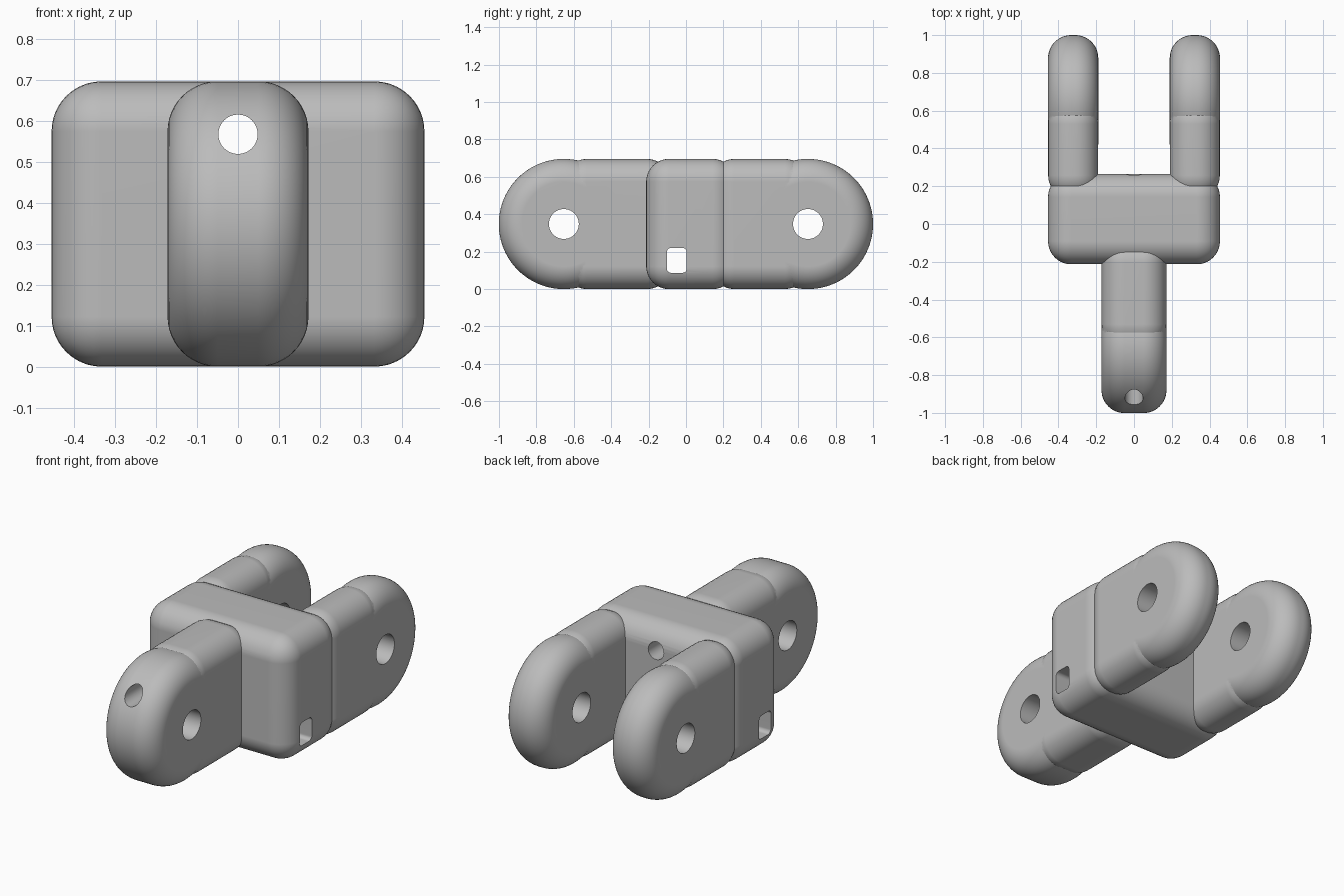
import bpy
import math

old = bpy.data.objects.get("Cube")
if old:
    bpy.data.objects.remove(old, do_unlink=True)

GREY = (0.5, 0.5, 0.5, 1)
metal = bpy.data.materials.new("mid grey")
metal.use_nodes = True
metal.diffuse_color = GREY
metal.node_tree.nodes["Principled BSDF"].inputs["Base Color"].default_value = GREY

MID_Z = 0.348
ROUND = 0.122


def activate(ob):
    bpy.ops.object.select_all(action='DESELECT')
    ob.select_set(True)
    bpy.context.view_layer.objects.active = ob


def bevel(ob, width, segments):
    mod = ob.modifiers.new("round", 'BEVEL')
    mod.width, mod.segments = width, segments
    mod.limit_method, mod.angle_limit = 'ANGLE', math.radians(40)
    activate(ob)
    bpy.ops.object.modifier_apply(modifier=mod.name)


def box(name, low, high, radius=ROUND, segments=10):
    centre = [(a + b) / 2 for a, b in zip(low, high)]
    bpy.ops.mesh.primitive_cube_add(size=1, location=centre)
    ob = bpy.context.object
    ob.name = name
    ob.scale = [b - a for a, b in zip(low, high)]
    bpy.ops.object.transform_apply(location=True, rotation=True, scale=True)
    bevel(ob, radius, segments)
    return ob


def cylinder(name, centre, radius, length, axis, sides=48):
    turn = (0, math.pi / 2, 0) if axis == 'X' else (math.pi / 2, 0, 0)
    bpy.ops.mesh.primitive_cylinder_add(vertices=sides, radius=radius, depth=length,
                                        location=centre, rotation=turn)
    ob = bpy.context.object
    ob.name = name
    bpy.ops.object.transform_apply(location=True, rotation=True, scale=True)
    return ob


def combine(ob, other, operation):
    mod = ob.modifiers.new("combine", 'BOOLEAN')
    mod.operation, mod.solver, mod.object = operation, 'EXACT', other
    activate(ob)
    bpy.ops.object.modifier_apply(modifier=mod.name)


def lug(name, x_mid, width, root_y, pin_y):
    """Straight rounded arm joined to a rounded disc at the pin."""
    half = width / 2
    eye = cylinder(name, (x_mid, pin_y, MID_Z), MID_Z, width, 'X', 96)
    bevel(eye, ROUND, 12)
    inset = 0.0005
    y_low, y_high = sorted((root_y, pin_y))
    arm = box("arm", (x_mid - half + inset, y_low, inset),
              (x_mid + half - inset, y_high, 2 * MID_Z - inset))
    combine(eye, arm, 'UNION')
    bpy.data.objects.remove(arm, do_unlink=True)
    return eye


# Solid parts
body = box("body", (-0.455, -0.213, 0), (0.455, 0.265, 2 * MID_Z))
front_lug = lug("front_lug", 0, 0.344, -0.085, -0.653)
back_lugs = [lug("back_lug_" + side, s * 0.322, 0.266, 0.135, 0.652)
             for side, s in (("left", 1), ("right", -1))]

# Holes
front_pin = cylinder("front_pin_hole", (0, -0.653, MID_Z), 0.08, 2, 'X')
back_pin = cylinder("back_pin_hole", (0, 0.652, MID_Z), 0.08, 2, 'X')
long_hole = cylinder("long_hole", (0, 0, 0.567), 0.048, 3, 'Y')
slot = box("slot", (-1, -0.102, 0.087), (1, 0.004, 0.22), 0.022, 4)

cuts = [(body, (long_hole, slot)), (front_lug, (front_pin, long_hole, slot))]
cuts += [(ob, (back_pin,)) for ob in back_lugs]
for ob, cutters in cuts:
    for cutter in cutters:
        combine(ob, cutter, 'DIFFERENCE')
for cutter in (front_pin, back_pin, long_hole, slot):
    bpy.data.objects.remove(cutter, do_unlink=True)

# Finish
for ob in [body, front_lug] + back_lugs:
    ob.data.materials.clear()
    ob.data.materials.append(metal)
    activate(ob)
    bpy.ops.object.shade_smooth_by_angle(angle=math.radians(30))
    mod = ob.modifiers.new("flat normals", 'WEIGHTED_NORMAL')
    mod.keep_sharp = True
